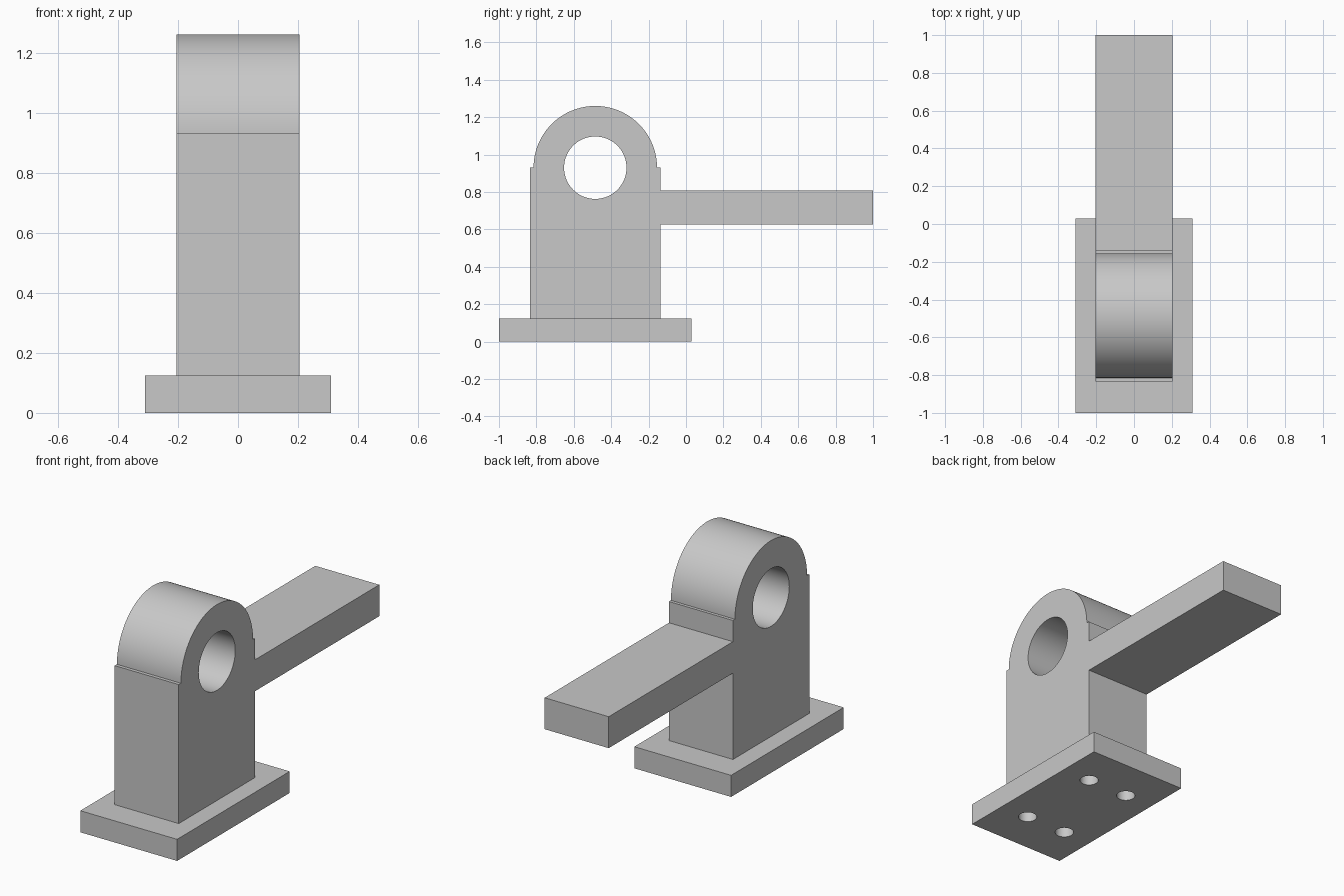
import bpy, bmesh
from math import pi, cos, sin, radians
from mathutils import Matrix, Vector

cube = bpy.data.objects.get("Cube")
if cube:
    bpy.data.objects.remove(cube, do_unlink=True)

grey = bpy.data.materials.new("plain grey")
grey.use_nodes = True
grey.diffuse_color = (0.58, 0.58, 0.58, 1)
grey.node_tree.nodes["Principled BSDF"].inputs["Base Color"].default_value = grey.diffuse_color

HALF_WIDTH = 0.205
BASE_TOP = 0.125
BORE_Y, BORE_Z = -0.485, 0.93


def finish(name, bm):
    """Turn a bmesh into a named object with the grey material."""
    bmesh.ops.recalc_face_normals(bm, faces=bm.faces)
    mesh = bpy.data.meshes.new(name)
    bm.to_mesh(mesh)
    bm.free()
    mesh.materials.append(grey)
    obj = bpy.data.objects.new(name, mesh)
    bpy.context.collection.objects.link(obj)
    return obj


def extrude_profile(name, points, half_width):
    """Extrude a (y, z) outline along x, centred on x = 0."""
    bm = bmesh.new()
    face = bm.faces.new([bm.verts.new((-half_width, y, z)) for y, z in points])
    out = bmesh.ops.extrude_face_region(bm, geom=[face])["geom"]
    verts = [v for v in out if isinstance(v, bmesh.types.BMVert)]
    bmesh.ops.translate(bm, verts=verts, vec=Vector((2 * half_width, 0, 0)))
    return finish(name, bm)


def drill(target, centres, radius, depth, axis):
    """Cut round holes through the target along the given axis."""
    bm = bmesh.new()
    turn = Matrix.Rotation(pi / 2, 4, 'Y') if axis == 'X' else Matrix()
    for centre in centres:
        bmesh.ops.create_cone(bm, cap_ends=True, segments=64, radius1=radius,
                              radius2=radius, depth=depth,
                              matrix=Matrix.Translation(centre) @ turn)
    cutter = finish("hole_cutter", bm)
    cutter.hide_render = True
    mod = target.modifiers.new("holes", 'BOOLEAN')
    mod.operation = 'DIFFERENCE'
    mod.solver = 'EXACT'
    mod.object = cutter
    bpy.context.view_layer.objects.active = target
    bpy.ops.object.modifier_apply(modifier=mod.name)
    bpy.data.objects.remove(cutter, do_unlink=True)


# Base plate with four bolt holes, closed above by the upright
base = extrude_profile("base_plate", [(-1, 0), (0.03, 0), (0.03, BASE_TOP), (-1, BASE_TOP)], 0.31)
bolts = [(x, y, 0) for x in (-0.13, 0.13) for y in (-0.745, -0.225)]
drill(base, bolts, 0.05, 1, 'Z')

# Upright with its rounded head and rear arm in one outline
ARCH_RADIUS, STEPS = 0.33, 64
FRONT, BACK = -0.835, -0.137
arch = [(BORE_Y + ARCH_RADIUS * cos(pi * i / STEPS),
         BORE_Z + ARCH_RADIUS * sin(pi * i / STEPS)) for i in range(STEPS + 1)]
outline = [(FRONT, BASE_TOP), (BACK, BASE_TOP),
           (BACK, 0.625), (1, 0.625), (1, 0.807), (BACK, 0.807),
           (BACK, BORE_Z), *arch, (FRONT, BORE_Z)]
bracket = extrude_profile("upright_and_arm", outline, HALF_WIDTH)
drill(bracket, [(0, BORE_Y, BORE_Z)], 0.167, 1, 'X')

# Smooth round surfaces, crisp edges
for obj in (base, bracket):
    bpy.ops.object.select_all(action='DESELECT')
    obj.select_set(True)
    bpy.context.view_layer.objects.active = obj
    bpy.ops.object.shade_smooth_by_angle(angle=radians(30))
